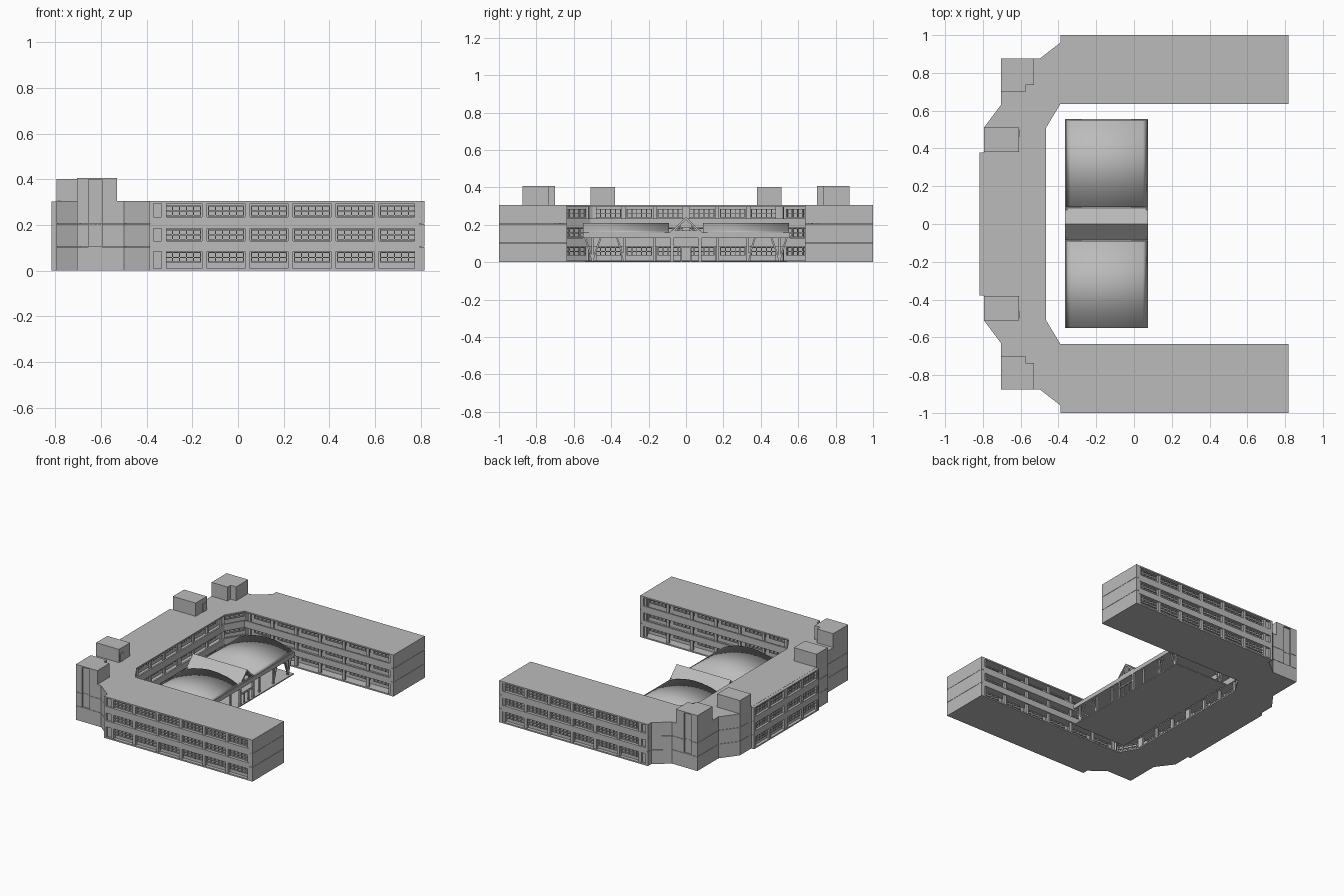
import bpy, bmesh
from mathutils import Vector, Matrix

if "Cube" in bpy.data.objects:
    bpy.data.objects.remove(bpy.data.objects["Cube"])

GREY = (0.5, 0.5, 0.5, 1)
mat = bpy.data.materials.new("plain_grey")
mat.use_nodes = True
mat.diffuse_color = GREY
mat.node_tree.nodes["Principled BSDF"].inputs["Base Color"].default_value = GREY

ROOF, TOWER, END = 0.305, 0.407, 0.8175
BANDS = [(0.085, 0.13), (0.185, 0.235)]
WINDOWS = [(0.035, 0.082), (0.133, 0.182), (0.238, 0.286)]
GALLERY = 0.065


def finish(name, bm, mirror=False, smooth=False):
    bmesh.ops.recalc_face_normals(bm, faces=bm.faces[:])
    mesh = bpy.data.meshes.new(name)
    bm.to_mesh(mesh)
    bm.free()
    mesh.materials.append(mat)
    mesh.polygons.foreach_set("use_smooth", [smooth] * len(mesh.polygons))
    ob = bpy.data.objects.new(name, mesh)
    bpy.context.scene.collection.objects.link(ob)
    if mirror:
        mod = ob.modifiers.new("Mirror", "MIRROR")
        mod.use_axis = (False, True, False)
        mod.use_mirror_merge = False


def box(bm, lo, hi, frame=Matrix()):
    lo, hi = Vector(lo), Vector(hi)
    m = frame @ Matrix.Translation((lo + hi) / 2) @ Matrix.Diagonal((*(hi - lo), 1))
    bmesh.ops.create_cube(bm, size=1, matrix=m)


def extrude(bm, pts, vec):
    face = bm.faces.new([bm.verts.new(p) for p in pts])
    ext = bmesh.ops.extrude_face_region(bm, geom=[face], use_keep_orig=True)
    verts = [g for g in ext["geom"] if isinstance(g, bmesh.types.BMVert)]
    bmesh.ops.translate(bm, verts=verts, vec=vec)


def prism(bm, pts, z0, z1):
    extrude(bm, [(x, y, z0) for x, y in pts], (0, 0, z1 - z0))


def both(half):
    return half + [(x, -y) for x, y in reversed(half)]


def bar(bm, a, b, w):
    a, b = Vector(a), Vector(b)
    m = Matrix.Translation((a + b) / 2) @ (b - a).to_track_quat("Z", "Y").to_matrix().to_4x4()
    bmesh.ops.create_cube(bm, size=1, matrix=m @ Matrix.Diagonal((w, w, (b - a).length, 1)))


def grid(bm, frame, x0, x1, z0, z1, cols, rows, depth, w=0.005):
    for i in range(cols + 1):
        x = x0 + (x1 - x0 - w) * i / cols
        box(bm, (x, 0, z0), (x + w, depth, z1), frame)
    for j in range(rows + 1):
        z = z0 + (z1 - z0 - w) * j / rows
        box(bm, (x0, 0, z), (x1, depth * 0.9, z + w), frame)


def wall_frame(a, b):
    """Local x runs along the wall, local y points out of it."""
    x = (Vector((*b, 0)) - Vector((*a, 0))).normalized()
    z = Vector((0, 0, 1))
    m = Matrix((x, z.cross(x), z)).transposed().to_4x4()
    m.translation = (*a, 0)
    return m


def facade(name, a, b, bays, recess, bands=True):
    """Windows between posts, with projecting floor bands."""
    frame = wall_frame(a, b)
    length = (Vector(b) - Vector(a)).length
    bm = bmesh.new()
    pitch = length / bays
    for i in range(bays + 1):
        x = min(max(i * pitch, 0.011), length - 0.011)
        inner = 0 if bands else recess * 0.65
        box(bm, (x - 0.011, inner, 0), (x + 0.011, recess * 0.85, ROOF - 0.008), frame)
    for i in range(bays):
        for z0, z1 in WINDOWS:
            grid(bm, frame, i * pitch + 0.015, (i + 1) * pitch - 0.015, z0, z1, 5, 2, 0.01)
    if bands:
        for z0, z1 in BANDS + [(0, 0.01), (ROOF - 0.01, ROOF - 0.001)]:
            box(bm, (0, 0, z0), (length, recess, z1), frame)
    finish(name, bm, mirror=True)


def court_path(t, end=END):
    """Courtyard edge, moved t into the building."""
    return [(end, -0.635 - t), (-0.39 - 0.566 * t, -0.635 - t), (-0.465 - t, -0.51 - 0.277 * t)]


def court_strip(t0, t1, end):
    return both(court_path(t0, end)) + list(reversed(both(court_path(t1, end))))


# Footprint plates: ground and roof, notched at the tower glazing
slot = [(-0.595, -0.875), (-0.595, -0.862), (-0.655, -0.862), (-0.655, -0.875)]
outline = [(END, -1), (-0.39, -1), (-0.39, -0.96), (-0.5, -0.875)] + slot + [
    (-0.705, -0.875), (-0.705, -0.63), (-0.795, -0.51)]
plan = both(outline) + list(reversed(both(court_path(0))))
for name, z0, z1 in (("ground_slab", 0, 0.01), ("roof_slab", ROOF - 0.01, ROOF)):
    bm = bmesh.new()
    prism(bm, plan, z0, z1)
    finish(name, bm)

# Recessed walls behind the bands
core = [(0.8, -0.975), (-0.39, -0.975), (-0.39, -0.94), (-0.49, -0.855), (-0.69, -0.855),
        (-0.69, -0.64), (-0.79, -0.5), (-0.795, -0.375)]
bm = bmesh.new()
prism(bm, both(core) + list(reversed(both(court_path(GALLERY, 0.8)))), 0.005, 0.3)
finish("recessed_walls", bm)

# Courtyard galleries: floors and parapets
bm = bmesh.new()
for z0, z1 in BANDS:
    prism(bm, court_strip(0, 0.012, 0.8), z0, z1)
    prism(bm, court_strip(0.006, GALLERY + 0.002, 0.8), z0, z0 + 0.02)
finish("courtyard_galleries", bm)

# Window walls
facade("wing_outer_wall", (0.795, -0.975), (-0.335, -0.975), 6, 0.025)
court_end, court_turn, court_back = court_path(GALLERY, 0.795)
facade("wing_courtyard_wall", (-0.37, court_end[1]), court_end, 6, GALLERY, False)
facade("back_courtyard_wall", (court_back[0], 0), (court_back[0], -0.5), 3, GALLERY, False)
facade("courtyard_corner_wall", court_back, court_turn, 1, GALLERY, False)
facade("back_outer_wall", (-0.795, -0.375), (-0.795, 0), 2, 0.0225)

# Solid wing ends and stair corners, with a joint at each floor
corner = ([(-0.335, -0.985), (-0.37, -0.985), (-0.37, -1)] + outline[1:] +
          [(-0.795, -0.375), (-0.7, -0.375), (-0.6, -0.7), (-0.335, -0.8)])
bm = bmesh.new()
for z0, z1 in ((0, 0.103), (0.105, 0.204), (0.206, ROOF - 0.001)):
    prism(bm, corner, z0, z1)
    box(bm, (0.79, -1, z0), (END, -0.635, z1))
    box(bm, (-END, -0.378, z0), (-0.79, -0.362, z1))
finish("corner_and_end_walls", bm, mirror=True)
bm = bmesh.new()
for z0, z1 in BANDS:
    box(bm, (-0.385, -1, z0), (-0.33, -0.97, z1))
finish("corner_band_ends", bm, mirror=True)

# Stair towers with a tall glazed slot
tower = [(-0.53, -0.875)] + slot + [(-0.705, -0.875), (-0.705, -0.7), (-0.575, -0.7),
                                    (-0.575, -0.735), (-0.53, -0.735)]
bm = bmesh.new()
prism(bm, tower, 0.29, TOWER - 0.008)
prism(bm, [p for p in tower if p not in slot], TOWER - 0.008, TOWER)
box(bm, (-0.655, -0.875, 0), (-0.595, -0.85, 0.105))
finish("stair_tower", bm, mirror=True)
bm = bmesh.new()
grid(bm, wall_frame(slot[2], slot[1]), 0, 0.06, 0.105, TOWER - 0.008, 3, 14, 0.01)
finish("tower_glazing", bm, mirror=True)
bm = bmesh.new()
grid(bm, wall_frame((-0.615, -0.875), (-0.56, -0.875)), 0, 0.055, 0, 0.085, 1, 1, 0.003)
finish("tower_door_frame", bm, mirror=True)

# Rooftop rooms with a door
bm = bmesh.new()
box(bm, (-0.795, -0.51, 0.29), (-0.61, -0.38, TOWER - 0.005))
box(bm, (-0.61, -0.5, ROOF), (-0.606, -0.46, 0.365))
finish("rooftop_room", bm, mirror=True)

# Courtyard hall: floor, eave slab and vaults
X0, X1 = -0.365, 0.075
bm = bmesh.new()
box(bm, (X0, -0.54, 0), (X1, 0.54, 0.008))
finish("hall_floor", bm)
bm = bmesh.new()
box(bm, (X0, -0.55, 0.13), (X1, 0.555, 0.16))
finish("hall_eave_slab", bm)
bm = bmesh.new()
N = 16
arc = [(X0 + (X1 - X0) * i / N, -0.55, 0.158 + 0.052 * (1 - (2 * i / N - 1) ** 2))
       for i in range(N + 1)]
extrude(bm, arc, (0, 0.46, 0))
finish("hall_vault", bm, mirror=True, smooth=True)

# Gabled spine roof with open framed ends
bm = bmesh.new()
extrude(bm, [(X0, y, z) for y, z in ((-0.09, 0.155), (0, 0.243), (0, 0.228), (-0.09, 0.14))],
        (X1 - X0, 0, 0))
finish("gable_roof", bm, mirror=True)
bm = bmesh.new()
for x in (X0 + 0.007, X1 - 0.007):
    bar(bm, (x, -0.075, 0), (x, -0.075, 0.16), 0.014)
    bar(bm, (x, -0.025, 0), (x, -0.025, 0.08), 0.008)
    bar(bm, (x, -0.08, 0.165), (x, 0, 0.165), 0.01)
    bar(bm, (x, -0.07, 0.083), (x, 0, 0.083), 0.01)
    bar(bm, (x, -0.03, 0.165), (x, -0.03, 0.2), 0.008)
finish("gable_frame", bm, mirror=True)

# Hall posts and slanted struts
bm = bmesh.new()
for x in (X0 + 0.02, X1 - 0.02):
    for y in (-0.17, -0.33, -0.5):
        bar(bm, (x, y, 0), (x, y, 0.135), 0.012)
    for foot, head in ((-0.5, -0.54), (-0.5, -0.455), (-0.33, -0.37)):
        bar(bm, (x, foot, 0.01), (x, head, 0.135), 0.009)
finish("hall_posts", bm, mirror=True)
